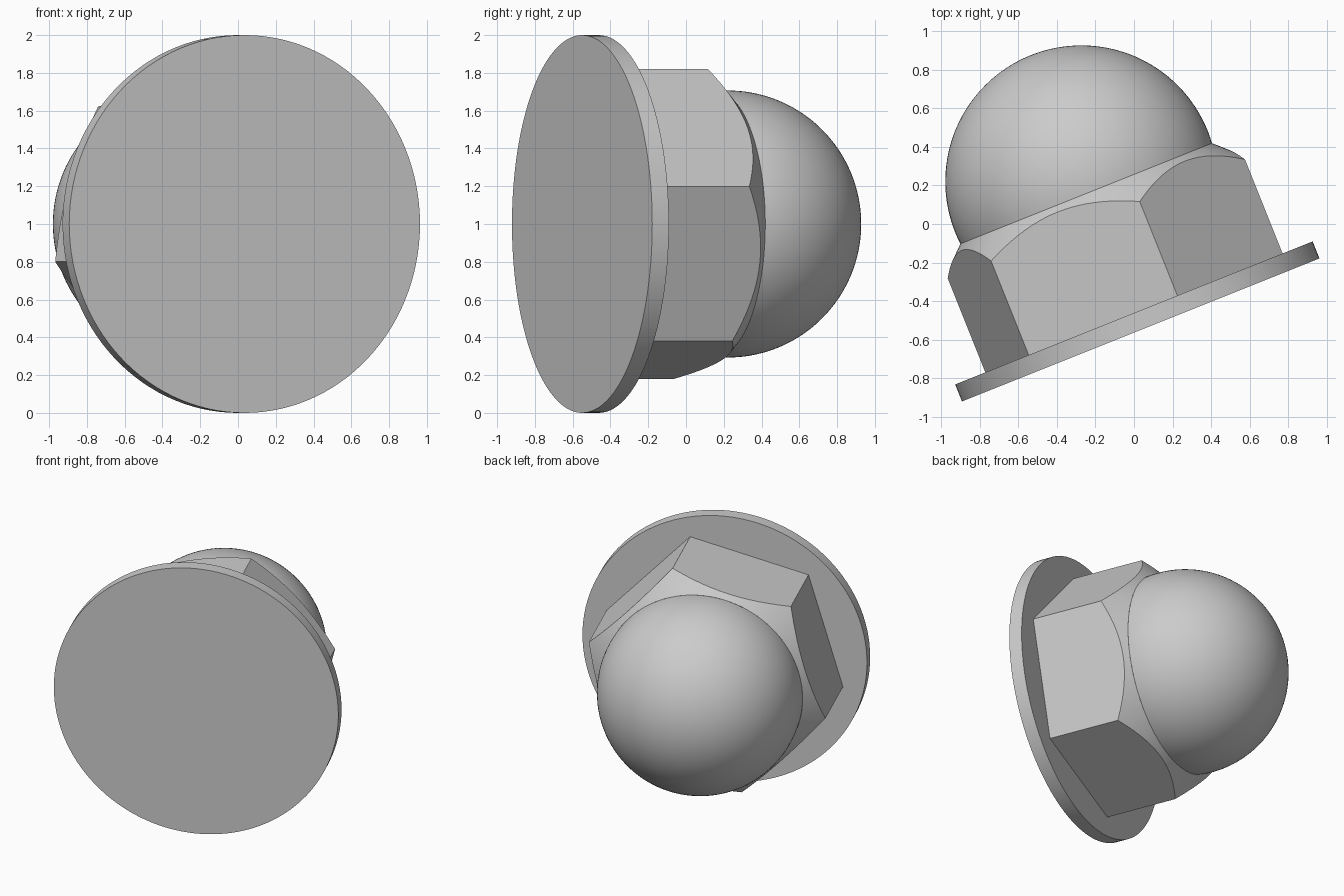
import bpy, bmesh
from math import radians, cos, sin, tau
from mathutils import Matrix, Vector

old = bpy.data.objects.get("Cube")
if old:
    bpy.data.objects.remove(old, do_unlink=True)

# Proportions, measured along the nut's own axis
WASHER_T = 0.095
HEX_R = 0.855
HEX_TURN = radians(-13.5)
DOME_R, DOME_Z = 0.707, 0.83
RIM_R, RIM_Z = 0.704, 0.763
CHAMFER = 0.94
SEGMENTS = 120

# The nut lies on its side, turned about the vertical
place = (Matrix.Translation((0.035, -0.55, 1))
         @ Matrix.Rotation(radians(21.8), 4, 'Z')
         @ Matrix.Rotation(radians(-90), 4, 'X'))

steel = bpy.data.materials.new("plain_grey")
steel.use_nodes = True
grey = (0.6, 0.6, 0.6, 1)
steel.diffuse_color = grey
steel.node_tree.nodes["Principled BSDF"].inputs["Base Color"].default_value = grey


def add_part(name, bm):
    bmesh.ops.recalc_face_normals(bm, faces=bm.faces)
    mesh = bpy.data.meshes.new(name)
    bm.to_mesh(mesh)
    bm.free()
    mesh.materials.append(steel)
    obj = bpy.data.objects.new(name, mesh)
    bpy.context.collection.objects.link(obj)
    obj.matrix_world = place
    bpy.ops.object.select_all(action='DESELECT')
    obj.select_set(True)
    bpy.context.view_layer.objects.active = obj
    bpy.ops.object.shade_smooth_by_angle(angle=radians(25))


# Flat round washer
bm = bmesh.new()
bmesh.ops.create_cone(bm, cap_ends=True, segments=SEGMENTS, radius1=1, radius2=1,
                      depth=WASHER_T, matrix=Matrix.Translation((0, 0, WASHER_T / 2)))
add_part("washer", bm)

# Hexagonal body: the conical chamfer meets each flat in a curved edge
bm = bmesh.new()
rings = [[], [], []]
for i in range(SEGMENTS):
    a = tau * i / SEGMENTS
    r = HEX_R * cos(tau / 12) / cos(a % (tau / 6) - tau / 12)
    shoulder = RIM_Z - CHAMFER * (r - RIM_R)
    for ring, radius, z in zip(rings, (r, r, RIM_R), (WASHER_T, shoulder, RIM_Z)):
        ring.append(bm.verts.new((radius * cos(a + HEX_TURN), radius * sin(a + HEX_TURN), z)))
for low, high in zip(rings, rings[1:]):
    for i in range(SEGMENTS):
        j = (i + 1) % SEGMENTS
        bm.faces.new((low[i], low[j], high[j], high[i]))
add_part("hex_nut", bm)

# Domed cap, trimmed where it meets the chamfer
bm = bmesh.new()
bmesh.ops.create_uvsphere(bm, u_segments=SEGMENTS, v_segments=64, radius=DOME_R,
                          matrix=Matrix.Translation((0, 0, DOME_Z)))
bmesh.ops.bisect_plane(bm, geom=bm.verts[:] + bm.edges[:] + bm.faces[:],
                       plane_co=Vector((0, 0, RIM_Z)), plane_no=Vector((0, 0, 1)),
                       clear_inner=True)
add_part("dome_cap", bm)
